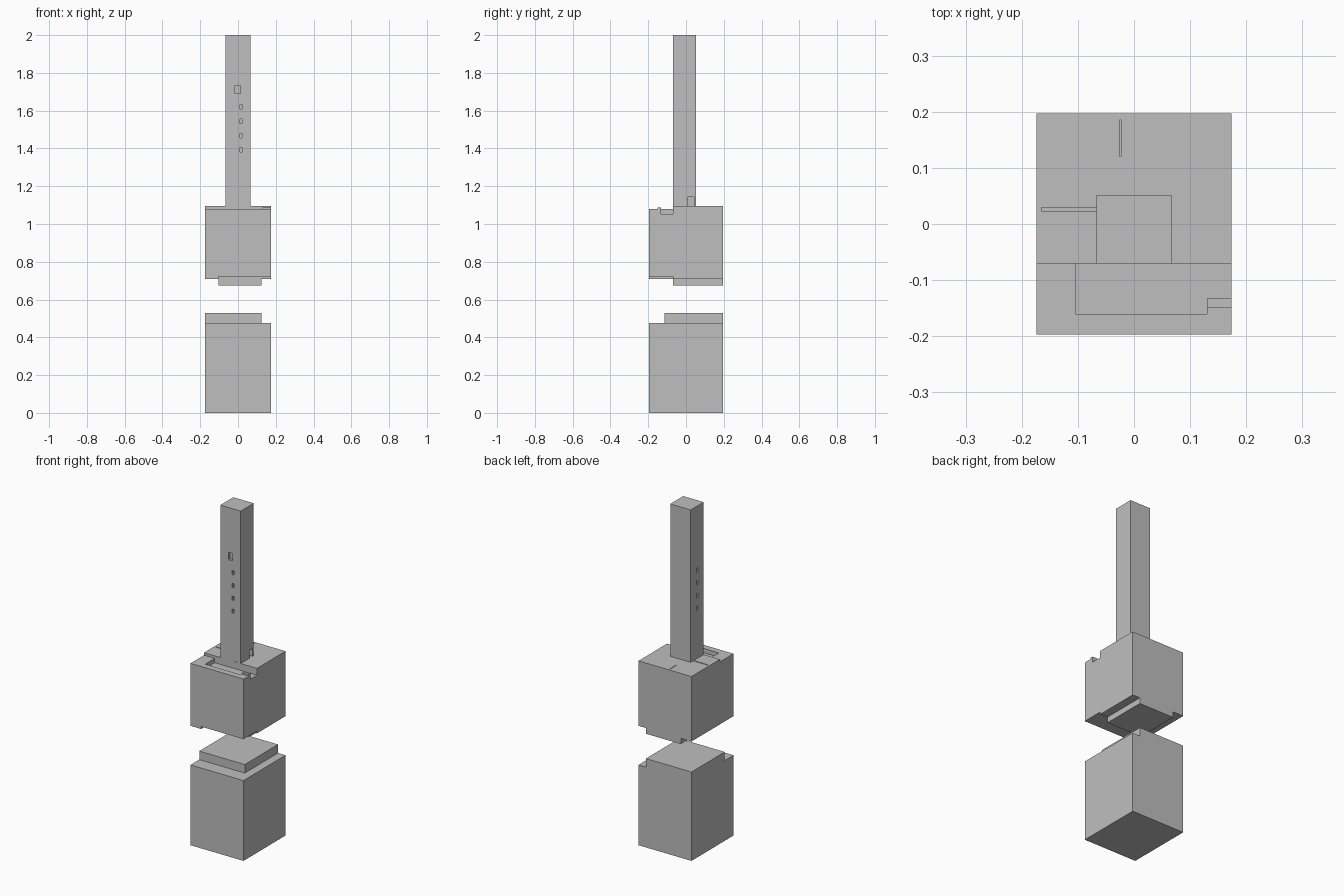
import bpy

cube = bpy.data.objects.get("Cube")
if cube:
    bpy.data.objects.remove(cube, do_unlink=True)

grey = bpy.data.materials.new("light_grey")
grey.use_nodes = True
grey.diffuse_color = (0.52, 0.52, 0.52, 1)
grey.node_tree.nodes["Principled BSDF"].inputs["Base Color"].default_value = grey.diffuse_color


def box(name, x, y, z):
    """Box spanning the given (min, max) ranges."""
    bpy.ops.mesh.primitive_cube_add(size=1, location=[sum(r) / 2 for r in (x, y, z)])
    obj = bpy.context.object
    obj.name = name
    obj.scale = [r[1] - r[0] for r in (x, y, z)]
    bpy.ops.object.transform_apply(location=True, rotation=False, scale=True)
    obj.data.materials.append(grey)
    return obj


def carve(target, name, x, y, z):
    """Cut a box-shaped recess out of the target and drop the cutter."""
    cutter = box(name, x, y, z)
    cutter.hide_render = True
    mod = target.modifiers.new(name, "BOOLEAN")
    mod.operation = "DIFFERENCE"
    mod.solver = "EXACT"
    mod.object = cutter
    bpy.context.view_layer.objects.active = target
    bpy.ops.object.modifier_apply(modifier=mod.name)
    bpy.data.objects.remove(cutter, do_unlink=True)


W, D = 0.174, 0.197      # half width and half depth of the blocks
FRONT = -0.07            # plane of the shelf step and the column front
TOP, SHELF, FLOOR = 1.095, 1.08, 1.054
OUT = 0.3                # cutters reach beyond the blocks

# Lower block with its raised platform
box("lower_block", (-W, W), (-D, D), (0, 0.477))
box("lower_platform", (-W, 0.125), (-0.115, D), (0.477, 0.528))

# Upper block with a front shelf, a sunken tray and a side channel
body = box("upper_block", (-W, W), (-D, D), (0.709, TOP))
carve(body, "shelf_cut", (-OUT, OUT), (-OUT, FRONT), (SHELF, 1.2))
carve(body, "tray_cut", (-0.104, 0.13), (-0.16, FRONT), (FLOOR, 1.2))
carve(body, "channel_cut", (0.1, OUT), (-0.133, FRONT), (FLOOR, 1.2))
carve(body, "underside_cut", (-0.104, OUT), (-OUT, FRONT), (0.6, 0.723))

# Narrow grooves on the roof
carve(body, "side_groove_cut", (-0.165, -0.067), (0.023, 0.029), (TOP - 0.015, 1.2))
carve(body, "back_groove_cut", (-0.026, -0.023), (0.12, 0.185), (TOP - 0.006, 1.2))

# Tab beside the channel and plug under the upper block
box("shelf_tab", (0.13, W), (-0.15, -0.133), (SHELF, 1.088))
box("underside_plug", (-0.104, 0.125), (FRONT, D), (0.675, 0.709))

# Tall column with small openings
column = box("column", (-0.067, 0.067), (FRONT, 0.052), (TOP, 2))
for i in range(4):
    z = 1.38 + 0.076 * i
    carve(column, "front_hole_cut", (0.01, 0.022), (-OUT, FRONT + 0.015), (z, z + 0.024))
    carve(column, "side_hole_cut", (-OUT, -0.052), (-0.016, -0.004), (z, z + 0.024))
carve(column, "front_window_cut", (-0.015, 0.012), (-OUT, FRONT + 0.015), (1.69, 1.734))
carve(column, "base_opening_cut", (0.045, OUT), (0.01, 0.042), (1, 1.142))
carve(column, "front_recess_cut", (0.022, 0.043), (-OUT, FRONT + 0.003), (1, 1.14))
